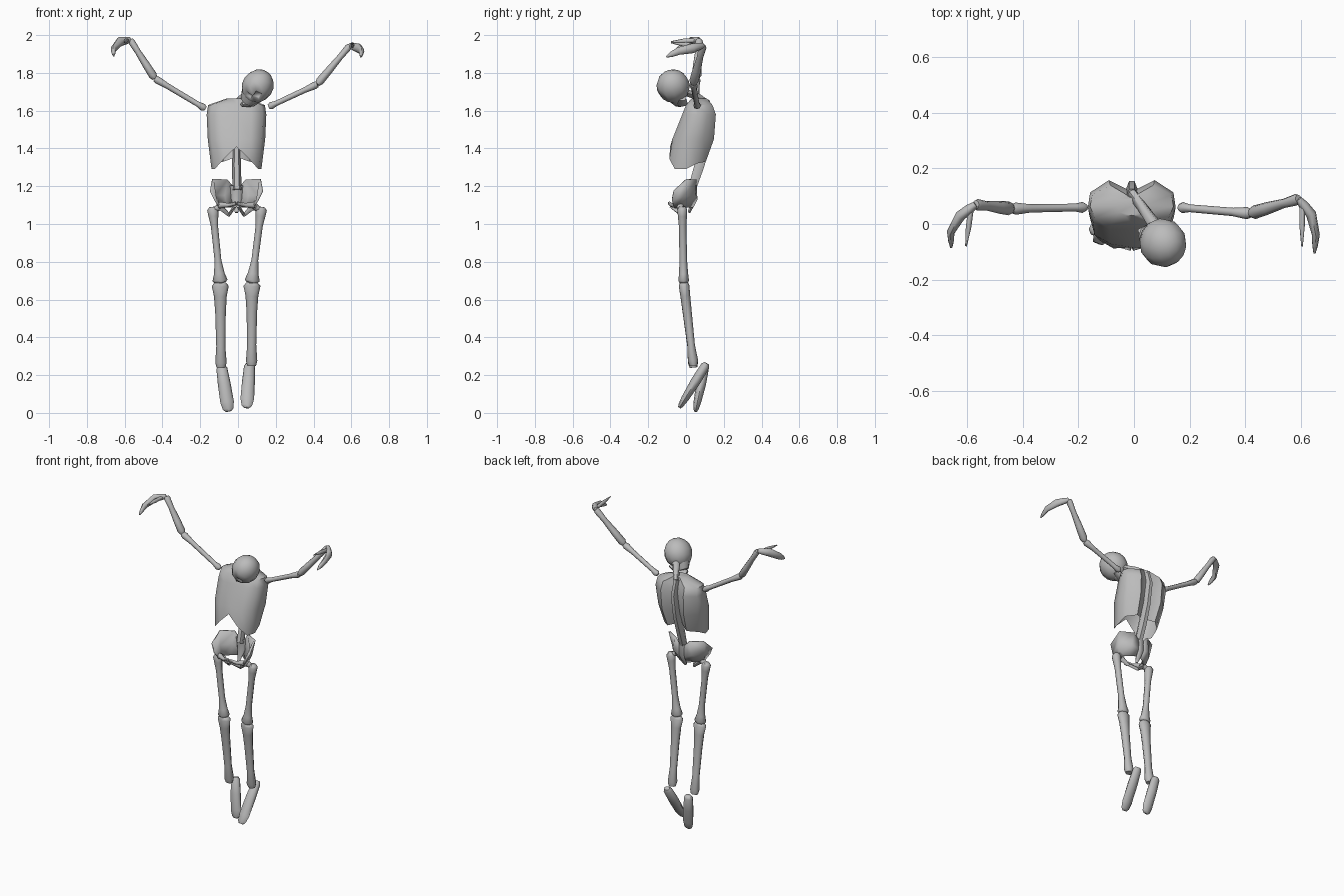
import bpy, bmesh, math
from mathutils import Vector, Matrix

default_cube = bpy.data.objects.get("Cube")
if default_cube:
    bpy.data.objects.remove(default_cube, do_unlink=True)

# One flat bone colour
GREY = (0.5, 0.5, 0.5, 1)
bone_grey = bpy.data.materials.new("bone_grey")
bone_grey.use_nodes = True
bone_grey.diffuse_color = GREY
bone_grey.node_tree.nodes["Principled BSDF"].inputs["Base Color"].default_value = GREY

AXIS_X, AXIS_Y, AXIS_Z = Vector((1, 0, 0)), Vector((0, 1, 0)), Vector((0, 0, 1))


def finish(name, bm, angle=60, fix_normals=True):
    """Turn a bmesh into a shaded, coloured object."""
    if fix_normals:
        bmesh.ops.recalc_face_normals(bm, faces=bm.faces)
    mesh = bpy.data.meshes.new(name)
    bm.to_mesh(mesh)
    bm.free()
    mesh.materials.append(bone_grey)
    obj = bpy.data.objects.new(name, mesh)
    bpy.context.collection.objects.link(obj)
    bpy.ops.object.select_all(action="DESELECT")
    obj.select_set(True)
    bpy.context.view_layer.objects.active = obj
    bpy.ops.object.shade_smooth_by_angle(angle=math.radians(angle))
    return obj


def skin_rings(bm, rings, closed=True):
    """Join neighbouring rows of vertices with quads."""
    for low, high in zip(rings, rings[1:]):
        count = len(low)
        for i in range(count if closed else count - 1):
            j = (i + 1) % count
            bm.faces.new((low[i], low[j], high[j], high[i]))


def bone(name, joints, profile, across=AXIS_X, sides=8):
    """Sweep ovals along joints; profile rows are (joint position, width, depth)."""
    joints = [Vector(j) for j in joints]
    last = len(joints) - 1

    def at(t):
        t = min(max(t, 0), last)
        k = min(int(t), last - 1)
        return joints[k].lerp(joints[k + 1], t - k)

    bm = bmesh.new()
    rings = []
    for t, width, depth in profile:
        tangent = (at(t + 0.3) - at(t - 0.3)).normalized()
        u = (across - tangent * across.dot(tangent)).normalized()
        v = tangent.cross(u)
        ring = []
        for i in range(sides):
            a = math.tau * i / sides
            ring.append(bm.verts.new(at(t) + u * width * math.cos(a) + v * depth * math.sin(a)))
        rings.append(ring)
    skin_rings(bm, rings)
    bm.faces.new(rings[0])
    bm.faces.new(rings[-1])
    return finish(name, bm)


# Shared bone outlines
THIGH = [(0, .018, .02), (.04, .03, .026), (.12, .026, .024), (.25, .019, .02),
         (.7, .018, .02), (.88, .028, .024), (.97, .04, .028), (1, .03, .024)]
SHIN = [(0, .03, .022), (.04, .045, .028), (.16, .034, .026), (.35, .028, .024),
        (.75, .024, .02), (.94, .03, .027), (1, .024, .02)]
FOOT = [(0, .02, .014), (.06, .029, .024), (.4, .034, .026), (.8, .036, .02),
        (.95, .028, .014), (1, .016, .008)]
UPPER_ARM = [(0, .012, .012), (.05, .02, .02), (.15, .014, .014), (.75, .015, .015),
             (.95, .022, .02), (1, .016, .016)]
FOREARM = [(0, .014, .014), (.08, .025, .022), (.35, .023, .02), (.7, .017, .016),
           (.95, .021, .018), (1, .016, .014)]
FINGERS = [(0, .014, .012), (.4, .02, .018), (1, .026, .019), (2, .02, .014), (2.6, .014, .01), (3, .004, .004)]
THUMB = [(0, .01, .01), (.5, .013, .01), (1, .003, .003)]

# Joint positions of each side
POSE = {
    "right": dict(
        hip=(-.135, -.02, 1.09), knee=(-.094, -.012, .69), ankle=(-.09, .04, .24),
        heel=(-.088, .1, .25), toe=(-.05, .05, .008),
        shoulder=(-.172, .06, 1.61), elbow=(-.44, .055, 1.77), wrist=(-.57, .07, 1.975),
        knuckles=[(-.625, .03, 1.965), (-.66, -.03, 1.925), (-.658, -.085, 1.89)],
        thumb_tip=(-.605, -.08, 1.965)),
    "left": dict(
        hip=(.125, -.02, 1.09), knee=(.074, -.012, .69), ankle=(.072, .04, .25),
        heel=(.062, .11, .262), toe=(.046, -.035, .028),
        shoulder=(.162, .06, 1.62), elbow=(.42, .038, 1.74), wrist=(.592, .09, 1.945),
        knuckles=[(.638, .035, 1.93), (.655, -.04, 1.915), (.65, -.105, 1.885)],
        thumb_tip=(.605, -.08, 1.96)),
}

# Arms and legs
for side, p in POSE.items():
    bone(side + "_thigh", [p["hip"], p["knee"]], THIGH)
    bone(side + "_shin", [p["knee"], p["ankle"]], SHIN)
    bone(side + "_foot", [p["heel"], p["toe"]], FOOT)
    hip = Vector(p["hip"])
    socket = Vector((hip.x * 0.72, hip.y - 0.01, hip.z))
    bone(side + "_hip_neck", [hip - AXIS_Z * 0.02, socket], [(0, .02, .02), (.6, .015, .015), (1, .02, .02)], AXIS_Y)
    bone(side + "_upper_arm", [p["shoulder"], p["elbow"]], UPPER_ARM, AXIS_Y)
    bone(side + "_forearm", [p["elbow"], p["wrist"]], FOREARM, AXIS_Y)
    bone(side + "_fingers", [p["wrist"]] + p["knuckles"], FINGERS, AXIS_Z)
    bone(side + "_thumb", [Vector(p["wrist"]).lerp(p["knuckles"][0], 0.3), p["thumb_tip"]], THUMB, AXIS_Z)

# Rib cage: two lobes with a groove at the back and a notch at the front
CENTRE = -0.008
SECTION = [(0, -.96), (.5, -1), (.88, -.7), (1, -.1), (.95, .5), (.52, 1), (.1, .62)]
HEM = [.12, .055, 0, 0, .03, .04, .06]
LEVELS = [(1.665, .05, .03, .11), (1.63, .15, .0, .14), (1.58, .158, -.02, .158),
          (1.45, .152, -.072, .148), (1.29, .132, -.088, .105)]
bm = bmesh.new()
rings = []
for z, width, front, back in LEVELS:
    half = []
    for (sx, sy), lift in zip(SECTION, HEM):
        y = (front + back) / 2 + sy * (back - front) / 2
        half.append((sx * width, y, z + (lift if z == LEVELS[-1][0] else 0)))
    loop = half + [(-x, y, z) for x, y, z in reversed(half[1:])]
    rings.append([bm.verts.new((x + CENTRE, y, z)) for x, y, z in loop])
skin_rings(bm, rings)
bm.faces.new(rings[0])
rib_cage = finish("rib_cage", bm, 50)

# Spine and neck
bone("spine", [(-.005, .03, 1.18), (-.008, .068, 1.3), (-.008, .105, 1.42), (-.008, .128, 1.56), (-.008, .105, 1.65)],
     [(0, .024, .024), (1, .024, .03), (2, .022, .03), (3, .02, .03), (4, .018, .024)], sides=6)
bone("neck", [(-.008, .11, 1.64), (.03, .06, 1.675), (.08, -.01, 1.7)],
     [(0, .02, .022), (1, .019, .02), (2, .024, .022)], sides=6)

# Pelvis wings, one grid mirrored to the other side
WING = [[(.015, .05, 1.195), (.02, .055, 1.13), (.02, .035, 1.09)],
        [(.05, .05, 1.235), (.065, .045, 1.15), (.055, .01, 1.09)],
        [(.125, .005, 1.238), (.115, -.015, 1.15), (.095, -.03, 1.09)],
        [(.135, -.065, 1.175), (.11, -.075, 1.125), (.085, -.06, 1.085)]]
for side, s in (("left", 1), ("right", -1)):
    def flip(x, y, z):
        return (s * x + CENTRE, y, z)

    bm = bmesh.new()
    skin_rings(bm, [[bm.verts.new(flip(*c)) for c in column] for column in WING], closed=False)
    wing = finish(side + "_pelvis_wing", bm)
    shell = wing.modifiers.new("thickness", "SOLIDIFY")
    shell.thickness = 0.012
    shell.offset = 0
    # Struts that close the pelvis at the front and below
    strut = [(0, .018, .018), (1, .011, .011), (2, .01, .01)]
    bone(side + "_pubic_strut", [flip(*c) for c in ((.09, -.05, 1.1), (.045, -.075, 1.1), (.003, -.088, 1.11))],
         strut, AXIS_Z, 6)
    bone(side + "_seat_strut", [flip(*c) for c in ((.085, -.035, 1.09), (.04, -.02, 1.048), (.008, -.08, 1.095))],
         strut, AXIS_Y, 6)
bone("sacrum", [(CENTRE, .04, 1.205), (CENTRE, .045, 1.13), (CENTRE, .015, 1.06)],
     [(0, .034, .02), (1, .028, .018), (2, .008, .008)], sides=6)

# Skull: bowed forward and tilted, with hollow eye sockets
skull_centre = Vector((.104, -.068, 1.73))
chin = Vector((.035, -.03, 1.628))
bm = bmesh.new()
bmesh.ops.create_uvsphere(bm, u_segments=12, v_segments=8, radius=0.09)
tilt = AXIS_Z.rotation_difference(skull_centre - chin).to_matrix().to_4x4()
bmesh.ops.transform(bm, verts=bm.verts,
                    matrix=Matrix.Translation(skull_centre) @ tilt @ Matrix.Diagonal((.92, .98, 1.02, 1)))
finish("skull", bm)
bone("face", [skull_centre.lerp(chin, .3), skull_centre.lerp(chin, .85)],
     [(0, .066, .06), (.5, .054, .048), (1, .034, .034)])
bone("jaw", [(.125, -.02, 1.665), (.075, -.025, 1.64), (.02, -.04, 1.632)],
     [(0, .014, .02), (1, .02, .034), (2, .012, .022)], AXIS_Z)
for side, spot in (("left", (.115, -.125, 1.672)), ("right", (.052, -.118, 1.69))):
    socket = bpy.data.objects["skull"]
    bm = bmesh.new()
    bm.from_mesh(socket.data)
    face = min(bm.faces, key=lambda f: (f.calc_center_median() - Vector(spot)).length)
    bmesh.ops.inset_individual(bm, faces=[face], thickness=0.006, depth=-0.012)
    bm.to_mesh(socket.data)
    bm.free()
